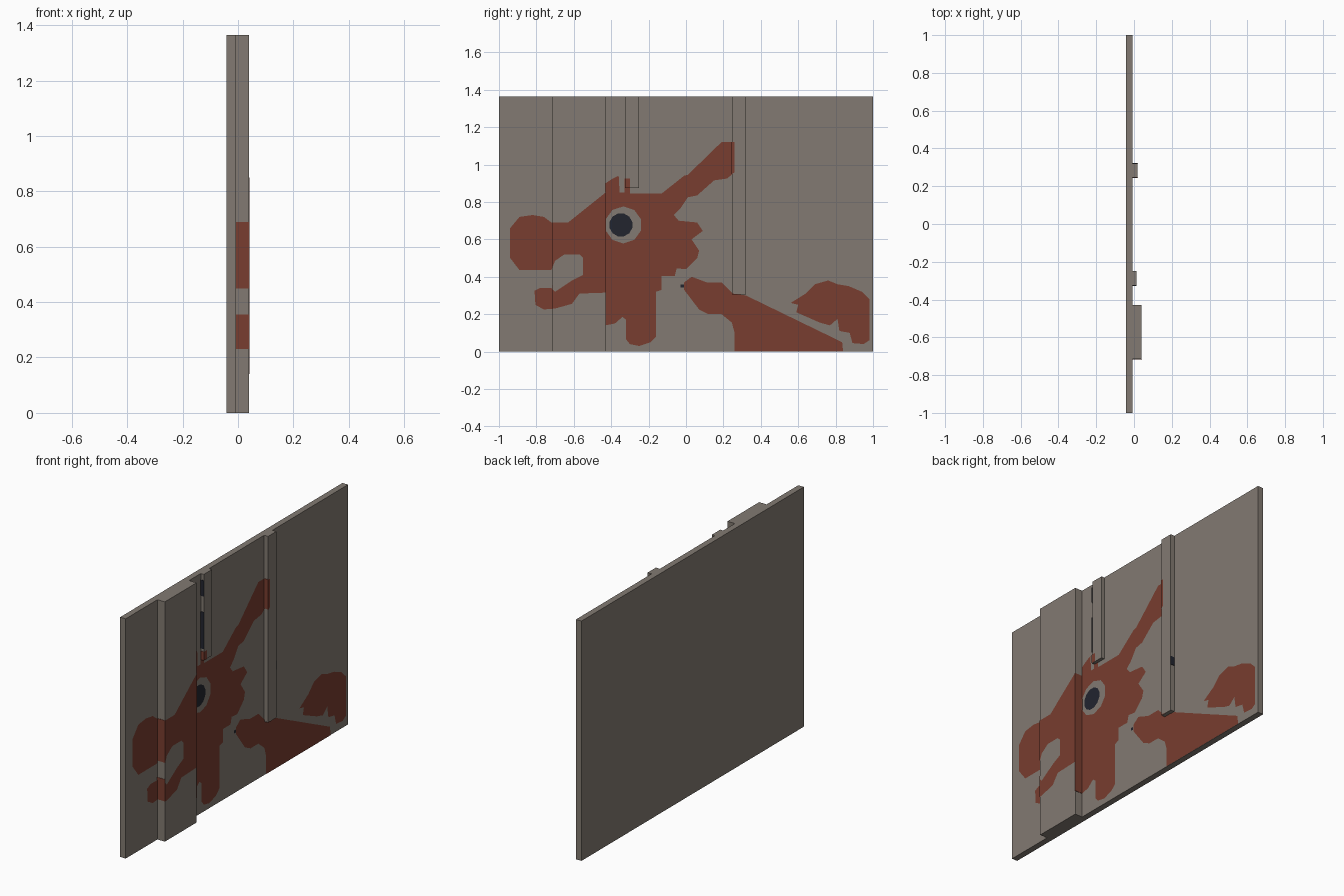
import bpy, bmesh, math
from mathutils import Vector

if "Cube" in bpy.data.objects:
    bpy.data.objects.remove(bpy.data.objects["Cube"])

H = 1.365                     # panel height
BACK, FRONT = -0.042, -0.007  # slab depth
LIFT = 0.002                  # paint sheet offset


def material(name, rgb):
    m = bpy.data.materials.new(name)
    m.diffuse_color = (*rgb, 1)
    m.use_nodes = True
    m.node_tree.nodes["Principled BSDF"].inputs["Base Color"].default_value = m.diffuse_color
    return m


GREY = material("warm_grey", (0.225, 0.195, 0.168))
RED = material("rust_red", (0.19, 0.047, 0.029))
DARK = material("blue_black", (0.016, 0.018, 0.028))


def finish(name, bm, mat):
    me = bpy.data.meshes.new(name)
    bm.to_mesh(me)
    bm.free()
    me.materials.append(mat)
    ob = bpy.data.objects.new(name, me)
    bpy.context.collection.objects.link(ob)
    return ob


def box(name, x, y, z, mat):
    bm = bmesh.new()
    bmesh.ops.create_cube(bm, size=1)
    for v in bm.verts:
        v.co = [r[0] + (c + 0.5) * (r[1] - r[0]) for c, r in zip(v.co, (x, y, z))]
    return finish(name, bm, mat)


def circle(cy, cz, r, n):
    return [(cy + r * math.cos(math.tau * (i + 0.5) / n),
             cz + r * math.sin(math.tau * (i + 0.5) / n)) for i in range(n)]


def sheet(bm, loops, region):
    """Fill outlines (second loop is a hole), trim to a region, add to bm."""
    y0, y1, z0, z1, x = region
    part = bmesh.new()
    for pts in loops:
        vs = [part.verts.new((x + LIFT, y / 100, z / 100)) for y, z in pts]
        for a, b in zip(vs, vs[1:] + vs[:1]):
            part.edges.new((a, b))
    bmesh.ops.triangle_fill(part, edges=part.edges[:], use_beauty=True, normal=(1, 0, 0))
    for co, no in (((0, y0, 0), (0, -1, 0)), ((0, y1, 0), (0, 1, 0)),
                   ((0, 0, z0), (0, 0, -1)), ((0, 0, z1), (0, 0, 1))):
        bmesh.ops.bisect_plane(part, geom=part.verts[:] + part.edges[:] + part.faces[:],
                               plane_co=co, plane_no=no, clear_outer=True)
    for f in part.faces:
        f.normal_update()
        if f.normal.x < 0:
            f.normal_flip()
    tmp = bpy.data.meshes.new("tmp")
    part.to_mesh(tmp)
    part.free()
    bm.from_mesh(tmp)
    bpy.data.meshes.remove(tmp)


# Slab and the three raised strips: y range, bottom, front depth
A = (-0.715, -0.43, 0.0, 0.04)
B = (-0.325, -0.25, 0.875, 0.012)
C = (0.245, 0.32, 0.305, 0.018)
box("wall_panel", (BACK, FRONT), (-1, 1), (0, H), GREY)
for name, (y0, y1, z0, x) in (("wide_strip", A), ("short_strip", B), ("narrow_strip", C)):
    box(name, (FRONT, x), (y0, y1), (z0, H), GREY)

# Painted outlines, (y, z) in hundredths
head = [(-94, 66), (-89, 72), (-82, 73), (-76, 72), (-72, 69), (-63, 69), (-43, 85),
        (-43, 90), (-40, 92), (-36, 94), (-35.5, 85), (-33, 85), (-33, 92.5), (-30, 92.5),
        (-30, 84.5), (-13, 84.5), (-1, 94), (1, 94.5), (19, 112), (26, 112), (26, 96),
        (22, 92.5), (15, 91.5), (6, 83.5), (1, 82.5), (-3, 76.5), (-6.5, 73), (-4, 70),
        (6, 69), (9, 64.5), (3, 60), (7, 54), (6, 50), (0, 44), (-5, 44.5), (-6, 40.5),
        (-13, 40.5), (-13, 33), (-16, 32), (-16, 8), (-19, 5), (-25, 3), (-30, 4),
        (-32, 6.5), (-32, 17), (-34, 18.5), (-38, 15), (-43, 14), (-43, 31.5), (-57, 31),
        (-61, 25.5), (-70, 23), (-76, 22.5), (-80.5, 25), (-81, 32.5), (-78, 34), (-72, 34),
        (-70, 32), (-61, 38), (-55, 41), (-55, 50), (-57, 52), (-65, 52), (-70, 48.5),
        (-72, 43.5), (-89, 43.5), (-94, 50)]
body = [(-1, 37), (3, 40), (11, 37), (19, 37), (25, 31), (32, 30), (83.5, 5), (84, 0),
        (26, 0), (26, 10), (24.5, 15.5), (19, 20), (12, 20), (7, 22.5), (-1, 33)]
tail = [(56, 26), (64, 31), (69, 36), (76, 38), (81, 36), (87, 35), (94, 32), (98, 28),
        (98, 6), (95, 4), (89, 4.5), (87.5, 10), (82, 11), (81, 17.5), (77, 14),
        (71.5, 15.5), (59, 21), (60, 25)]
eye_ring = circle(-33.5, 67.7, 9.9, 10)

# Front-facing regions of the relief: y range, z range, depth
regions = [(-1, A[0], 0, H, FRONT), (A[0], A[1], 0, H, A[3]), (A[1], B[0], 0, H, FRONT),
           (B[0], B[1], 0, B[2], FRONT), (B[0], B[1], B[2], H, B[3]),
           (B[1], C[0], 0, H, FRONT), (C[0], C[1], 0, C[2], FRONT),
           (C[0], C[1], C[2], H, C[3]), (C[1], 1, 0, H, FRONT)]

# Paint laid over each region
for name, loops in (("painted_head", [head, eye_ring]), ("painted_body", [body]),
                    ("painted_tail", [tail])):
    bm = bmesh.new()
    for r in regions:
        sheet(bm, loops, r)
    finish(name, bm, RED)

# Pupil and small dark speck
for name, pts in (("pupil", circle(-34.8, 67.7, 6.3, 12)),
                  ("speck", circle(-2, 35, 1.2, 4))):
    bm = bmesh.new()
    sheet(bm, [pts], (-1, 1, 0, H, FRONT + 0.0005))
    finish(name, bm, DARK)

# Paint wrapping onto the strip sides: y of side, outward sign, depth, z range
sides = [(A[0], -1, A[3], 0.45, 0.69, RED), (A[0], -1, A[3], 0.23, 0.355, RED),
         (A[1], 1, A[3], 0.14, 0.85, RED), (B[0], -1, B[3], 0.875, 0.925, RED),
         (C[0], -1, C[3], 0.95, 1.12, RED), (B[0], -1, B[3], 0.94, 1.15, DARK),
         (B[0], -1, B[3], 1.24, 1.33, DARK), (C[1], 1, C[3], 0.58, 0.63, DARK)]
for i, (y, s, x, z0, z1, mat) in enumerate(sides):
    box(f"side_paint_{i + 1}", (FRONT, x + LIFT), sorted((y, y + s * LIFT)), (z0, z1), mat)
